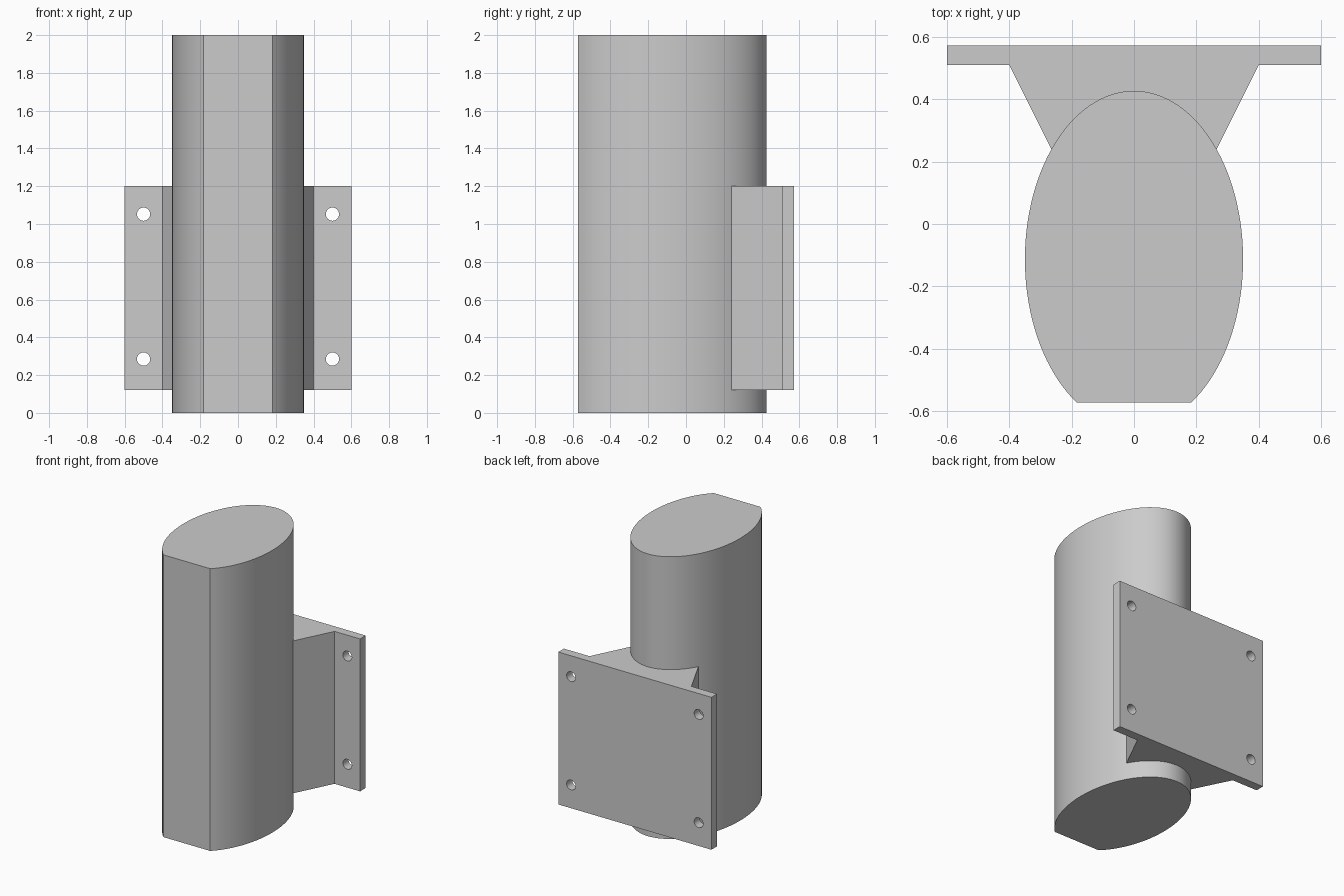
import bpy
import bmesh
from math import sin, cos, asin, pi, radians

if "Cube" in bpy.data.objects:
    bpy.data.objects.remove(bpy.data.objects["Cube"], do_unlink=True)

grey = bpy.data.materials.new("plain grey")
grey.use_nodes = True
grey.diffuse_color = (0.6, 0.6, 0.6, 1)
grey.node_tree.nodes["Principled BSDF"].inputs["Base Color"].default_value = grey.diffuse_color


def extrude_profile(name, points, bottom, top):
    """Solid made by raising a counter-clockwise plan outline."""
    bm = bmesh.new()
    base = bm.faces.new([bm.verts.new((x, y, bottom)) for x, y in points])
    raised = bmesh.ops.extrude_face_region(bm, geom=[base], use_keep_orig=True)["geom"]
    verts = [g for g in raised if isinstance(g, bmesh.types.BMVert)]
    bmesh.ops.translate(bm, verts=verts, vec=(0, 0, top - bottom))
    bmesh.ops.recalc_face_normals(bm, faces=bm.faces)
    mesh = bpy.data.meshes.new(name)
    bm.to_mesh(mesh)
    bm.free()
    mesh.materials.append(grey)
    obj = bpy.data.objects.new(name, mesh)
    bpy.context.collection.objects.link(obj)
    return obj


def select_only(obj):
    bpy.ops.object.select_all(action="DESELECT")
    obj.select_set(True)
    bpy.context.view_layer.objects.active = obj


# Elliptical column with a flat front
RX, RY, CY, FRONT = 0.35, 0.54, -0.113, -0.573
start = asin((FRONT - CY) / RY)
sweep = pi - 2 * start
steps = 96
outline = [(RX * cos(start + sweep * i / steps), CY + RY * sin(start + sweep * i / steps))
           for i in range(steps + 1)]
column = extrude_profile("column", outline, 0, 2)

# Mounting bracket: back plate with a tapered neck running into the column
half = [(0.26, 0.23), (0.4, 0.51), (0.6, 0.51), (0.6, 0.573)]
bracket = extrude_profile("mounting_bracket", half + [(-x, y) for x, y in reversed(half)], 0.12, 1.2)

# Screw holes in the plate corners
for x in (-0.5, 0.5):
    for z in (0.285, 1.052):
        bpy.ops.mesh.primitive_cylinder_add(vertices=32, radius=0.035, depth=0.3,
                                            location=(x, 0.54, z), rotation=(pi / 2, 0, 0))
        cutter = bpy.context.object
        cutter.name = "hole_cutter"
        cutter.hide_render = True
        cutter.data.materials.append(grey)
        hole = bracket.modifiers.new("screw_hole", "BOOLEAN")
        hole.operation = "DIFFERENCE"
        hole.solver = "EXACT"
        hole.object = cutter
        select_only(bracket)
        bpy.ops.object.modifier_apply(modifier=hole.name)
        bpy.data.objects.remove(cutter, do_unlink=True)

# Smooth the curved walls, keep the corners sharp
for obj in (column, bracket):
    select_only(obj)
    bpy.ops.object.shade_smooth_by_angle(angle=radians(25))
